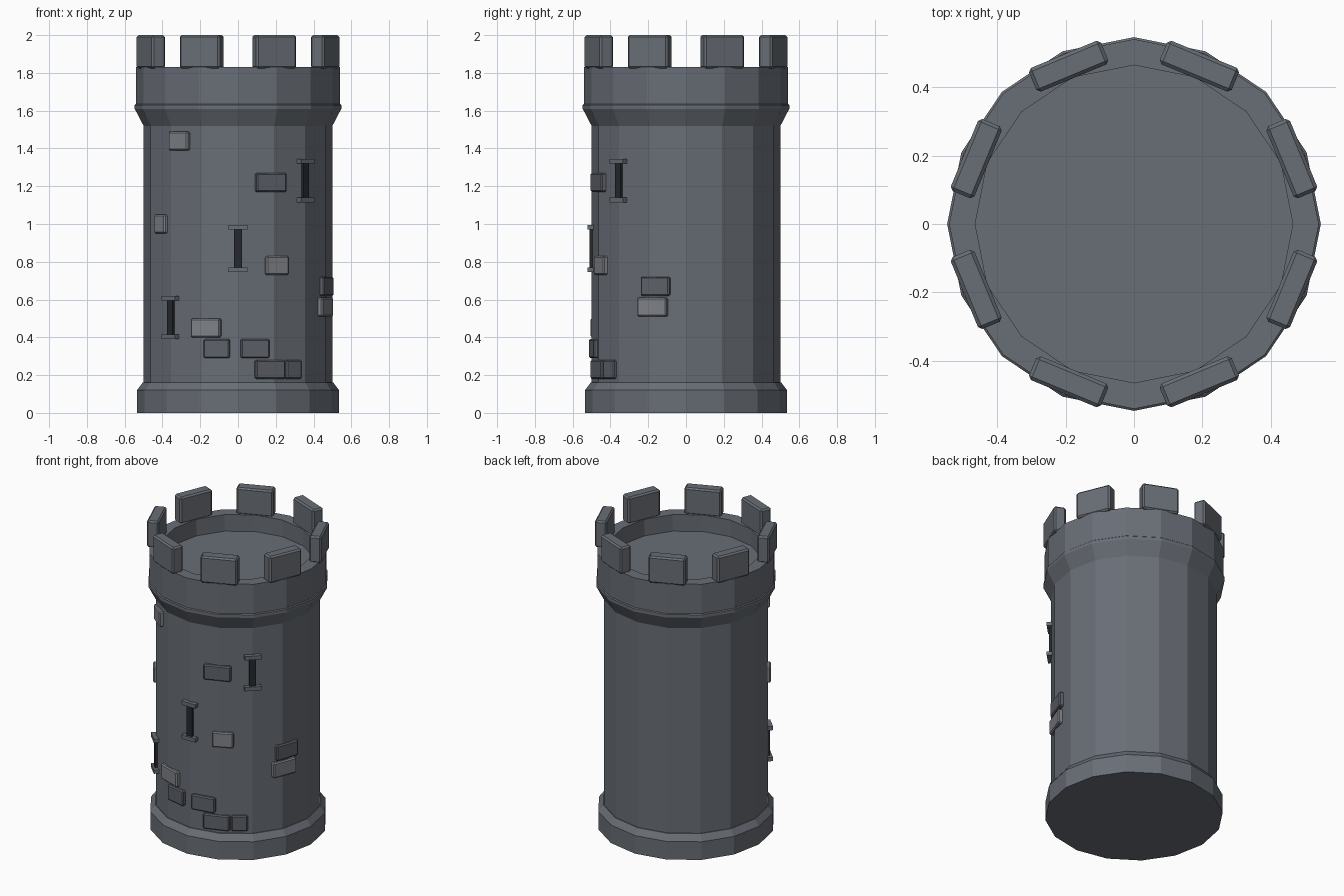
import bpy, bmesh
from math import sin, cos, pi, radians
from mathutils import Matrix

if "Cube" in bpy.data.objects:
    bpy.data.objects.remove(bpy.data.objects["Cube"])

SIDES = 16


def material(name, r, g, b):
    m = bpy.data.materials.new(name)
    m.diffuse_color = (r, g, b, 1)
    m.use_nodes = True
    m.node_tree.nodes["Principled BSDF"].inputs["Base Color"].default_value = m.diffuse_color
    return m


WALL = material("wall_stone", 0.14, 0.155, 0.18)
DARK = material("dark_stone", 0.11, 0.12, 0.14)
LIGHT = material("light_stone", 0.21, 0.22, 0.24)
SHADOW = material("slit_shadow", 0.02, 0.022, 0.027)


def finish(bm, name, mat):
    bmesh.ops.recalc_face_normals(bm, faces=bm.faces)
    me = bpy.data.meshes.new(name)
    bm.to_mesh(me)
    bm.free()
    me.materials.append(mat)
    ob = bpy.data.objects.new(name, me)
    bpy.context.collection.objects.link(ob)
    return ob


def lathe(name, profile, mat):
    """Turn (radius, z) points into a 16-sided solid, capped at both ends."""
    bm = bmesh.new()
    rings = [[bm.verts.new((r * cos(2 * pi * i / SIDES), r * sin(2 * pi * i / SIDES), z))
              for i in range(SIDES)] for r, z in profile]
    for a, b in zip(rings, rings[1:]):
        for i in range(SIDES):
            j = (i + 1) % SIDES
            bm.faces.new((a[i], a[j], b[j], b[i]))
    bm.faces.new(rings[0])
    bm.faces.new(rings[-1])
    return finish(bm, name, mat)


def wall_block(name, angle, radius, z, width, depth, height, mat, bevel=0.0):
    """Box facing outwards; angle in degrees from the front, towards +x."""
    bm = bmesh.new()
    bmesh.ops.create_cube(bm, size=1)
    bmesh.ops.scale(bm, vec=(width, depth, height), verts=bm.verts)
    if bevel:
        bmesh.ops.bevel(bm, geom=bm.edges[:], offset=bevel, segments=1,
                        affect='EDGES', profile=0.5)
    ob = finish(bm, name, mat)
    ob.matrix_world = (Matrix.Rotation(radians(angle), 4, 'Z')
                       @ Matrix.Translation((0, -radius, z)))
    return ob


# Plinth, shaft and flared parapet with a sunken floor
lathe("plinth", [(0.535, 0), (0.535, 0.12), (0.505, 0.16)], WALL)
lathe("shaft", [(0.5, 0.155), (0.5, 1.53)], WALL)
lathe("parapet", [(0.5, 1.52), (0.547, 1.61), (0.547, 1.63), (0.541, 1.635),
                  (0.541, 1.83), (0.465, 1.83), (0.465, 1.72)], WALL)

# Battlements
for k in range(8):
    wall_block(f"merlon_{k + 1}", 22.5 + 45 * k, 0.5, 1.912,
               0.228, 0.075, 0.176, WALL, 0.01)

# Arrow slits with a lintel and a sill: angle, centre height, total height
for k, (ang, z, h) in enumerate([(0, 0.87, 0.25), (45, 1.23, 0.23), (-45, 0.505, 0.23)]):
    wall_block(f"arrow_slit_{k + 1}", ang, 0.495, z, 0.04, 0.03, h - 0.04, SHADOW)
    for part, s in (("lintel", 1), ("sill", -1)):
        wall_block(f"slit_{part}_{k + 1}", ang, 0.5, z + s * (h / 2 - 0.0125),
                   0.1, 0.045, 0.025, WALL)

# Raised wall stones: angle, centre height, width, material
stones = [
    (-38.8, 1.44, 0.13, LIGHT), (-55, 1.0, 0.10, LIGHT),
    (20.6, 1.22, 0.17, DARK), (24.5, 0.78, 0.13, LIGHT),
    (-20, 0.45, 0.165, LIGHT), (-13, 0.34, 0.14, DARK),
    (10.4, 0.34, 0.155, DARK), (20, 0.23, 0.165, DARK),
    (36, 0.23, 0.10, DARK), (71, 0.67, 0.16, DARK), (69, 0.56, 0.165, LIGHT),
]
for k, (ang, z, w, mat) in enumerate(stones):
    wall_block(f"wall_stone_{k + 1}", ang, 0.492, z, w, 0.036, 0.1, mat, 0.007)
